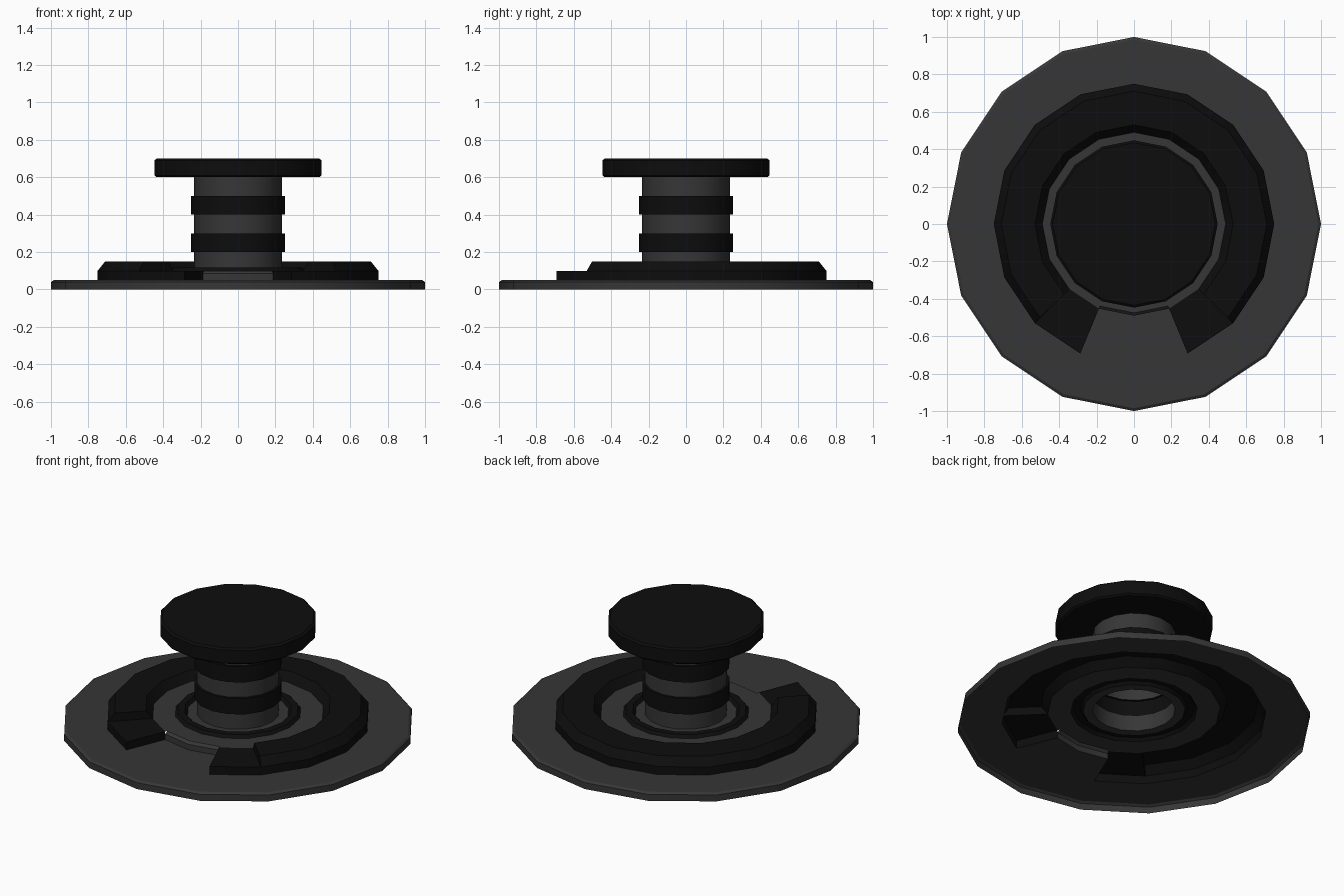
import bpy
import bmesh
import math

SIDES = 16
STEP = 2 * math.pi / SIDES

cube = bpy.data.objects.get("Cube")
if cube:
    bpy.data.objects.remove(cube, do_unlink=True)


def make_material(name, value):
    mat = bpy.data.materials.new(name)
    mat.use_nodes = True
    colour = (value, value, value, 1)
    mat.diffuse_color = colour
    bsdf = mat.node_tree.nodes["Principled BSDF"]
    bsdf.inputs["Base Color"].default_value = colour
    bsdf.inputs["Roughness"].default_value = 0.8
    return mat


grey = make_material("dark grey", 0.037)
black = make_material("near black", 0.004)


def spot(bm, k, point):
    radius, z = point
    return bm.verts.new((radius * math.cos(k * STEP), radius * math.sin(k * STEP), z))


def lathe(bm, profile, sectors=range(SIDES)):
    """Sweep an (r, z) profile over the given sixteenths of a turn."""
    for k in sectors:
        for low, high in zip(profile, profile[1:]):
            quad = [spot(bm, k, low), spot(bm, k + 1, low),
                    spot(bm, k + 1, high), spot(bm, k, high)]
            bm.faces.new(quad)


def wall(bm, k, profile, flip=False):
    """Close a sector with a flat radial wall."""
    points = profile[::-1] if flip else profile
    bm.faces.new([spot(bm, k, p) for p in points])


def finish(bm, name, mat):
    bmesh.ops.remove_doubles(bm, verts=bm.verts, dist=0.0005)
    bmesh.ops.dissolve_degenerate(bm, edges=bm.edges, dist=0.0005)
    mesh = bpy.data.meshes.new(name)
    bm.to_mesh(mesh)
    bm.free()
    mesh.materials.append(mat)
    obj = bpy.data.objects.new(name, mesh)
    bpy.context.collection.objects.link(obj)
    bpy.ops.object.select_all(action="DESELECT")
    obj.select_set(True)
    bpy.context.view_layer.objects.active = obj
    bpy.ops.object.shade_smooth_by_angle(angle=math.radians(30))


def turned_part(name, mat, profile):
    bm = bmesh.new()
    lathe(bm, profile)
    finish(bm, name, mat)


# Sectors counted anticlockwise from +x; the ring opens towards the front
GAP = (11, 12)
ENDS = (10, 13)
RAISED = [k for k in range(SIDES) if k not in GAP + ENDS]

# Wide thin plate, open underneath
turned_part("base_plate", grey, [(1, 0), (1, 0.04), (0.985, 0.05), (0.75, 0.05)])

# Raised ring with a low step at each end
crest = [(0.75, 0.1), (0.71, 0.15), (0.53, 0.15), (0.49, 0.1)]
end_step = [(0.75, 0.05), (0.75, 0.1), (0.49, 0.1)]
bm = bmesh.new()
lathe(bm, [(0.75, 0.05)] + crest, RAISED)
lathe(bm, end_step, ENDS)
wall(bm, 14, crest)
wall(bm, 10, crest, flip=True)
wall(bm, 13, end_step + [(0.49, 0.05)])
wall(bm, 11, end_step + [(0.49, 0.05)], flip=True)
finish(bm, "raised_ring", black)

# Inner floor, with its stepped edge showing in the ring's opening
bm = bmesh.new()
lathe(bm, [(0.49, 0.1), (0.475, 0.1)], RAISED + list(ENDS))
lathe(bm, [(0.75, 0.05), (0.49, 0.05), (0.49, 0.085), (0.475, 0.1)], GAP)
lathe(bm, [(0.475, 0.1), (0.36, 0.1)])
lathe(bm, [(0.29, 0.1), (0.235, 0.1)])
finish(bm, "inner_floor", grey)

# Low collar around the foot of the stem
turned_part("collar", black, [(0.36, 0.1), (0.345, 0.118), (0.305, 0.118), (0.29, 0.1)])

# Hollow stem sections alternating with wider bands
for i, z in enumerate((0.1, 0.3, 0.5)):
    turned_part(f"stem_section_{i + 1}", grey, [(0.235, z), (0.235, z + 0.1)])
for i, z in enumerate((0.2, 0.4)):
    turned_part(f"stem_band_{i + 1}", black,
                [(0.235, z), (0.25, z), (0.25, z + 0.1), (0.235, z + 0.1)])

# Flat cap with softened rims
turned_part("cap", black, [(0, 0.6), (0.435, 0.6), (0.447, 0.61), (0.447, 0.69),
                           (0.435, 0.7), (0, 0.7)])
